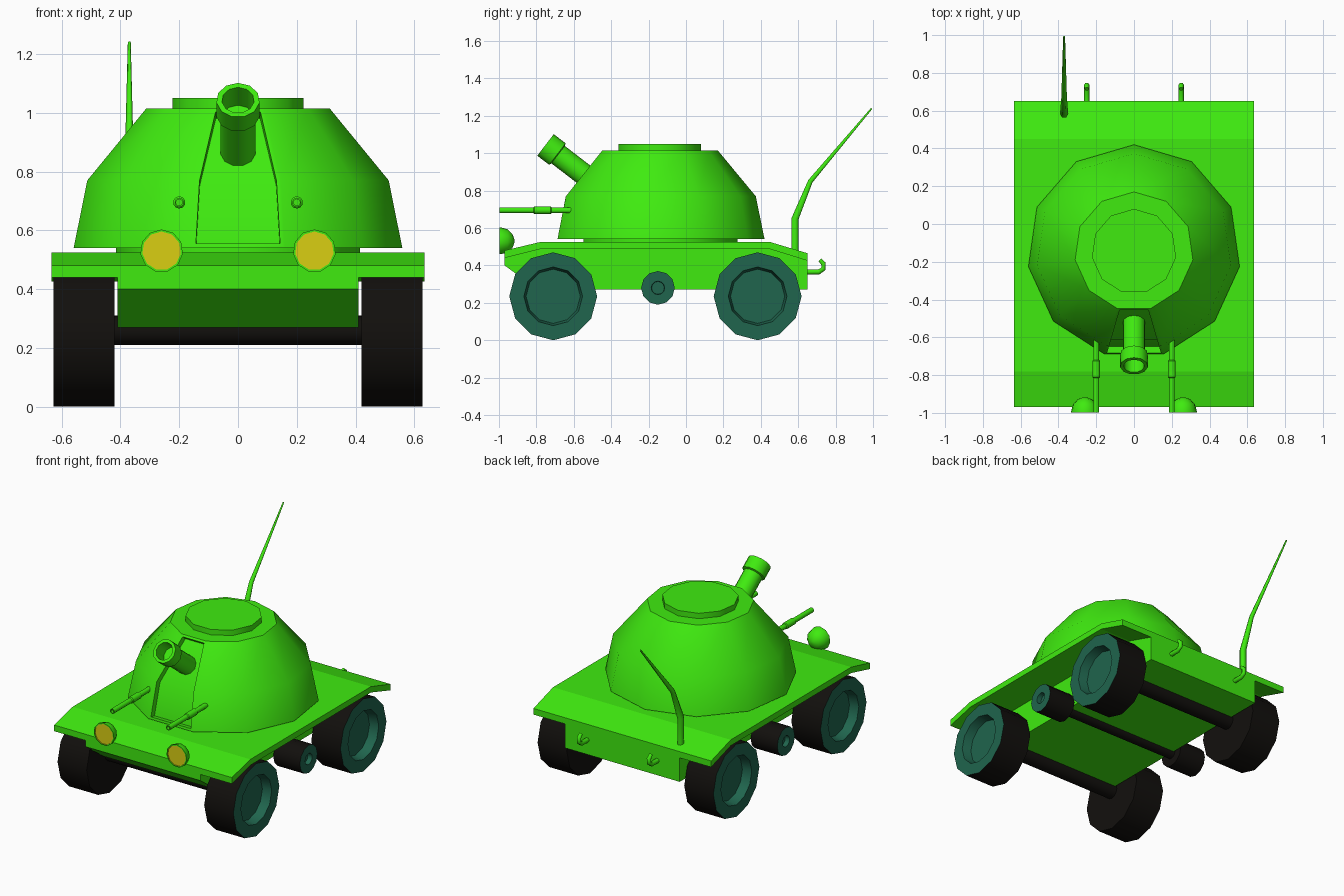
import bpy, bmesh
from math import pi, sin, cos, radians
from mathutils import Vector, Matrix

if "Cube" in bpy.data.objects:
    bpy.data.objects.remove(bpy.data.objects["Cube"])


def material(name, rgb):
    m = bpy.data.materials.new(name)
    m.diffuse_color = (*rgb, 1)
    m.use_nodes = True
    m.node_tree.nodes["Principled BSDF"].inputs["Base Color"].default_value = m.diffuse_color
    return m


GREEN = material("green", (0.05, 0.83, 0.005))
BLACK = material("black", (0.006, 0.005, 0.004))
TEAL = material("teal", (0.014, 0.13, 0.075))
YELLOW = material("yellow", (0.70, 0.62, 0.006))


def finish(bm, name, mats, angle=None):
    bmesh.ops.recalc_face_normals(bm, faces=bm.faces)
    me = bpy.data.meshes.new(name)
    bm.to_mesh(me)
    bm.free()
    for m in mats:
        me.materials.append(m)
    ob = bpy.data.objects.new(name, me)
    bpy.context.collection.objects.link(ob)
    if angle:
        bpy.ops.object.select_all(action='DESELECT')
        ob.select_set(True)
        bpy.context.view_layer.objects.active = ob
        bpy.ops.object.shade_smooth_by_angle(angle=radians(angle))
    return ob


def lathe_mesh(profile, n, origin, axis, up, second_mat_from=None):
    """Rings of (radius, distance along axis); 'up' holds the first vertex."""
    bm = bmesh.new()
    axis, up = Vector(axis).normalized(), Vector(up).normalized()
    side = axis.cross(up)
    rings = [[bm.verts.new(Vector(origin) + axis * h +
              (up * cos(2 * pi * i / n) + side * sin(2 * pi * i / n)) * r)
              for i in range(n)] for r, h in profile]
    bm.faces.new(rings[0])
    for k, (a, b) in enumerate(zip(rings, rings[1:])):
        for i in range(n):
            j = (i + 1) % n
            f = bm.faces.new((a[i], a[j], b[j], b[i]))
            f.material_index = int(second_mat_from is not None and k >= second_mat_from)
    f = bm.faces.new(rings[-1])
    f.material_index = int(second_mat_from is not None)
    return bm


def lathe(name, profile, n, origin, axis, up, mats, second=None, angle=40):
    return finish(lathe_mesh(profile, n, origin, axis, up, second), name, mats, angle)


def extrude_x(name, profile, x0, x1, mat):
    bm = bmesh.new()
    f = bm.faces.new([bm.verts.new((x0, y, z)) for y, z in profile])
    ex = bmesh.ops.extrude_face_region(bm, geom=[f])
    bmesh.ops.translate(bm, vec=(x1 - x0, 0, 0),
                        verts=[v for v in ex['geom'] if isinstance(v, bmesh.types.BMVert)])
    return finish(bm, name, [mat])


def tube(name, path, radii, mat, res=1):
    cu = bpy.data.curves.new(name, 'CURVE')
    cu.dimensions = '3D'
    cu.bevel_depth = 1
    cu.bevel_resolution = res
    cu.use_fill_caps = True
    sp = cu.splines.new('POLY')
    sp.points.add(len(path) - 1)
    for p, co, r in zip(sp.points, path, radii):
        p.co = (*co, 1)
        p.radius = r
    cu.materials.append(mat)
    ob = bpy.data.objects.new(name, cu)
    bpy.context.collection.objects.link(ob)


# Hull tub and bent deck plate with fenders
extrude_x("hull", [(-0.97, 0.47), (-0.97, 0.40), (-0.79, 0.27), (0.65, 0.27),
                   (0.65, 0.45), (0.45, 0.515), (-0.78, 0.515)], -0.41, 0.41, GREEN)
extrude_x("deck_plate", [(-0.97, 0.48), (-0.97, 0.44), (-0.78, 0.487), (0.45, 0.487),
                         (0.65, 0.425), (0.65, 0.465), (0.45, 0.525), (-0.78, 0.525)],
          -0.635, 0.635, GREEN)

# Turret dome with the recessed gun slot in its front facets
CY = -0.145
lathe("turret_ring", [(0.42, 0.50), (0.42, 0.545)], 11, (0, CY, 0), (0, 0, 1), (0, 1, 0), [GREEN])
bm = lathe_mesh([(0.565, 0.54), (0.518, 0.77), (0.315, 1.015)], 11,
                (0, CY, 0), (0, 0, 1), (0, 1, 0))
bmesh.ops.recalc_face_normals(bm, faces=bm.faces)
front = [f for f in bm.faces if len(f.verts) == 4
         and abs(f.calc_center_median().x) < 0.01 and f.calc_center_median().y < CY]
bmesh.ops.inset_region(bm, faces=front, thickness=0.015, depth=0, use_even_offset=True)
bmesh.ops.inset_region(bm, faces=front, thickness=0.001, depth=-0.035, use_even_offset=True)
finish(bm, "turret", [GREEN], 45)
lathe("turret_hatch", [(0.225, 1.0), (0.225, 1.05)], 11, (0, CY, 0), (0, 0, 1), (0, 1, 0), [GREEN])

# Main gun, tilted up, with a hollow muzzle
tilt = radians(37.5)
gun_dir = Vector((0, -cos(tilt), sin(tilt)))
lathe("main_gun", [(0.06, -0.36), (0.06, -0.085), (0.074, -0.08), (0.074, 0),
                   (0.055, 0), (0.055, -0.1)], 11,
      (0, -0.752, 1.043), gun_dir, (0, sin(tilt), cos(tilt)), [GREEN])

# Paired side guns, headlights and tow hooks
for s, side in ((-1, "left"), (1, "right")):
    lathe(f"side_gun_{side}", [(0.016, 0.60), (0.016, 0.72), (0.021, 0.725), (0.021, 0.81),
                               (0.016, 0.815), (0.016, 0.998), (0.011, 0.998), (0.011, 0.96)],
          10, (s * 0.2, 0, 0.695), (0, -1, 0), (0, 0, 1), [GREEN])
    bowl = [(0.073 * sin(a), -0.073 * cos(a)) for a in (0.12, 0.55, 1.05, pi / 2)]
    lathe(f"headlight_{side}", bowl + [(0.073, 0.008), (0.066, 0.008), (0.066, 0.003)],
          11, (s * 0.26, -0.99, 0.53), (0, -1, 0), (0, 0, 1), [GREEN, YELLOW], 5)
    hx = s * 0.25
    tube(f"tow_hook_{side}", [(hx, 0.63, 0.365), (hx, 0.71, 0.365), (hx, 0.735, 0.382),
                              (hx, 0.735, 0.41), (hx, 0.715, 0.43)],
         [0.015] * 4 + [0.012], GREEN)

# Bent antenna at the rear
tube("antenna", [(-0.37, 0.583, 0.44), (-0.37, 0.583, 0.65), (-0.37, 0.665, 0.85),
                 (-0.37, 0.993, 1.24)], [0.022, 0.022, 0.015, 0.005], GREEN)

# Wheels with dished teal faces, support rollers and their axles
for y, where in ((-0.71, "front"), (0.383, "rear"), (-0.15, "middle")):
    big = where != "middle"
    for s, side in ((-1, "left"), (1, "right")):
        if big:
            prof = [(0.235, 0.42), (0.235, 0.628), (0.157, 0.628), (0.145, 0.57)]
        else:
            prof = [(0.09, 0.42), (0.09, 0.61), (0.036, 0.61), (0.034, 0.58)]
        lathe(f"{where}_{'wheel' if big else 'roller'}_{side}", prof, 12,
              (0, y, 0.235 if big else 0.28), (s, 0, 0), (0, 0, 1), [BLACK, TEAL], 1, 35)
    r = 0.048 if big else 0.035
    lathe(f"{where}_axle", [(r, -0.43), (r, 0.43)], 12,
          (0, y, 0.258 if big else 0.275), (1, 0, 0), (0, 0, 1), [BLACK])
